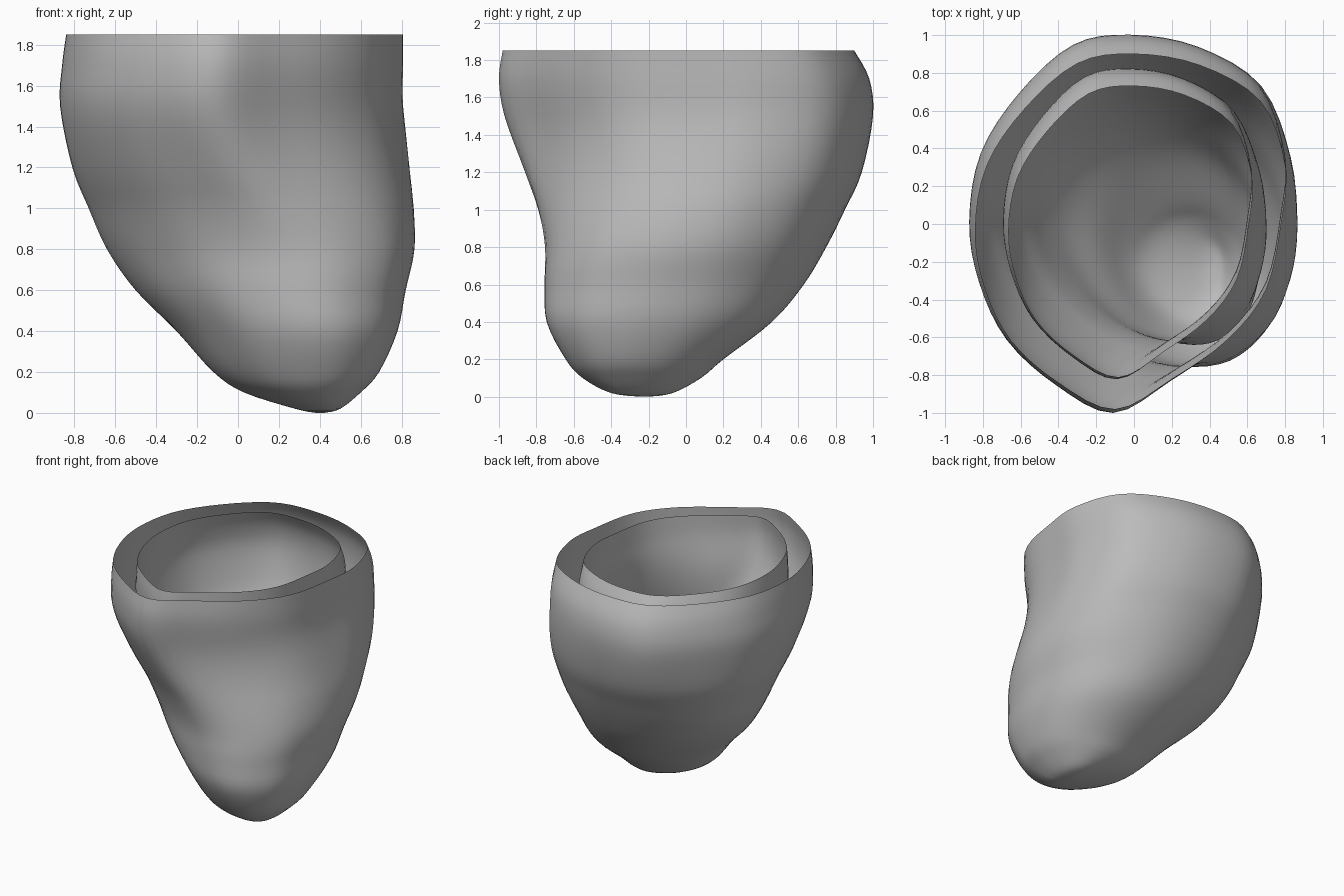
import bpy
import bmesh
from mathutils import Vector

default_cube = bpy.data.objects.get("Cube")
if default_cube:
    bpy.data.objects.remove(default_cube, do_unlink=True)

# One matte grey for both walls
grey = bpy.data.materials.new("neutral grey")
grey.use_nodes = True
colour = (0.5, 0.5, 0.5, 1)
grey.diffuse_color = colour
grey.node_tree.nodes["Principled BSDF"].inputs["Base Color"].default_value = colour

RIM_Z = 1.85
SEGMENTS_PER_POINT = 4
STEPS_PER_LEVEL = 4

# Outline of the open rim, counter-clockwise from the left side (+x)
RIM = [(.78, 0), (.8, .3), (.67, .64), (.35, .83), (0, .89), (-.3, .84),
       (-.58, .6), (-.78, .3), (-.84, -.04), (-.79, -.34), (-.65, -.62),
       (-.4, -.84), (-.1, -.98), (.2, -.82), (.5, -.61), (.7, -.35)]

# Outline of the lower body, in a unit box
LOWER = [(1, -.05), (.93, .35), (.72, .7), (.38, .93), (0, 1), (-.4, .92),
         (-.75, .7), (-.95, .4), (-1, .08), (-.9, -.25), (-.7, -.55),
         (-.35, -.85), (.1, -1), (.5, -.96), (.82, -.72), (.96, -.4)]

# Height, then the x and y extents of the wall there
LEVELS = [(0, .38, .42, -.24, -.2), (.02, .28, .5, -.4, -.07),
          (.1, .03, .6, -.55, .08), (.2, -.12, .69, -.64, .2),
          (.4, -.3, .78, -.74, .46), (.6, -.5, .82, -.75, .63),
          (.8, -.64, .865, -.75, .75), (1, -.73, .865, -.79, .85),
          (1.2, -.81, .84, -.86, .94), (1.5, -.87, .8, -.97, 1),
          (1.7, -.86, .8, -1, .98), (RIM_Z, -.84, .8, -.98, .9)]


def spline(a, b, c, d, t):
    """Smooth curve from b to c, guided by a and d."""
    return b + (c - a) * (t / 2) + (a * 2 - b * 5 + c * 4 - d) * (t * t / 2) \
        + (b * 3 - a - c * 3 + d) * (t ** 3 / 2)


def resample(points, steps, closed):
    points = [Vector(p) for p in points]
    n = len(points)

    def pick(i):
        return points[i % n] if closed else points[max(0, min(n - 1, i))]

    result = []
    for i in range(n if closed else n - 1):
        for s in range(steps):
            result.append(spline(pick(i - 1), pick(i), pick(i + 1),
                                 pick(i + 2), s / steps))
    return result if closed else result + [points[-1]]


def unit_box(points):
    """Fit an outline to the box from -1 to 1."""
    lo = [min(p[k] for p in points) for k in range(2)]
    hi = [max(p[k] for p in points) for k in range(2)]
    return [[(2 * p[k] - lo[k] - hi[k]) / (hi[k] - lo[k]) for k in range(2)]
            for p in points]


upper_outline = resample(unit_box(RIM), SEGMENTS_PER_POINT, True)
lower_outline = resample(LOWER, SEGMENTS_PER_POINT, True)
levels = resample(LEVELS, STEPS_PER_LEVEL, False)


def make_wall(name, scale_x, scale_y, scale_z):
    bm = bmesh.new()
    rings = []
    for z, x0, x1, y0, y1 in levels:
        blend = max(0, min(1, (z - .6) / .9))
        blend = blend * blend * (3 - 2 * blend)
        ring = []
        for low, high in zip(lower_outline, upper_outline):
            p = low.lerp(high, blend)
            ring.append(bm.verts.new((
                (x0 + x1) / 2 + p.x * scale_x * (x1 - x0) / 2,
                (y0 + y1) / 2 + p.y * scale_y * (y1 - y0) / 2,
                RIM_Z - (RIM_Z - max(0, z)) * scale_z)))
        rings.append(ring)
    # Closed tip, open rim
    bm.faces.new(reversed(rings[0]))
    for lower, upper in zip(rings, rings[1:]):
        for i in range(len(lower)):
            bm.faces.new((lower[i - 1], lower[i], upper[i], upper[i - 1]))
    mesh = bpy.data.meshes.new(name)
    bm.to_mesh(mesh)
    bm.free()
    mesh.materials.append(grey)
    mesh.shade_smooth()
    wall = bpy.data.objects.new(name, mesh)
    bpy.context.collection.objects.link(wall)
    return wall


# Two nested cups with an open gap between them
make_wall("outer_wall", 1, 1, 1)
make_wall("inner_wall", .785, .82, .91)
